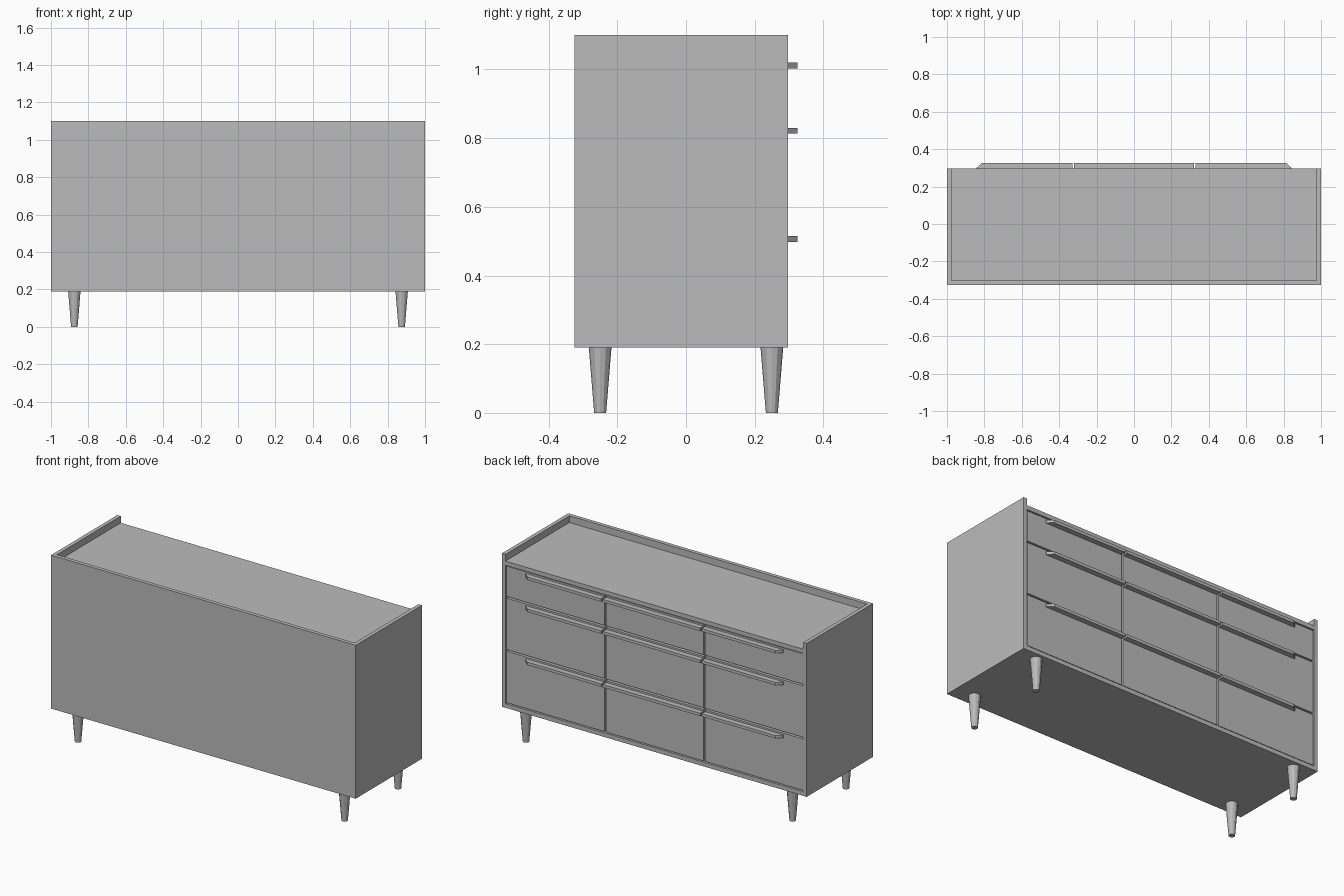
import bpy, bmesh, math

if "Cube" in bpy.data.objects:
    bpy.data.objects.remove(bpy.data.objects["Cube"])

grey = bpy.data.materials.new("plain grey")
grey.diffuse_color = (0.5, 0.5, 0.5, 1.0)
grey.use_nodes = True
grey.node_tree.nodes["Principled BSDF"].inputs["Base Color"].default_value = grey.diffuse_color


def make_object(name, bm):
    bmesh.ops.recalc_face_normals(bm, faces=bm.faces[:])
    mesh = bpy.data.meshes.new(name)
    bm.to_mesh(mesh)
    bm.free()
    mesh.materials.append(grey)
    obj = bpy.data.objects.new(name, mesh)
    bpy.context.collection.objects.link(obj)
    return obj


def prism(name, outline, z0, z1):
    """Extrude an xy outline from z0 up to z1."""
    bm = bmesh.new()
    face = bm.faces.new([bm.verts.new((x, y, z0)) for x, y in outline])
    ext = bmesh.ops.extrude_face_region(bm, geom=[face])
    top = [v for v in ext["geom"] if isinstance(v, bmesh.types.BMVert)]
    bmesh.ops.translate(bm, verts=top, vec=(0, 0, z1 - z0))
    return make_object(name, bm)


def box(name, x0, x1, y0, y1, z0, z1):
    return prism(name, [(x0, y0), (x1, y0), (x1, y1), (x0, y1)], z0, z1)


def cut(target, cutter):
    cutter.hide_render = True
    mod = target.modifiers.new("cut", "BOOLEAN")
    mod.operation = "DIFFERENCE"
    mod.solver = "EXACT"
    mod.object = cutter
    bpy.context.view_layer.objects.active = target
    bpy.ops.object.modifier_apply(modifier=mod.name)
    bpy.data.objects.remove(cutter)


FRONT = 0.297      # open side of the case carrying the drawers
INNER = 0.977      # inside of the side panels
DRAWER = 0.293     # drawer face, slightly recessed
GAP = 0.005

# Case: tray cut in the top, shallow opening cut for the drawers
case = box("cabinet_case", -1, 1, -0.325, FRONT, 0.19, 1.10)
cut(case, box("tray_cutter", -INNER, INNER, -0.302, 0.4, 1.06, 1.2))
cut(case, box("drawer_cutter", -INNER, INNER, 0.275, 0.4, 0.215, 1.035))

# Drawers: three columns by three rows, each with a long bar handle
columns = [(-INNER, -0.325), (-0.325, 0.325), (0.325, INNER)]
rows = [(0.215, 0.53), (0.53, 0.845), (0.845, 1.035)]
for z0, z1 in rows:
    for c, (x0, x1) in enumerate(columns):
        box("drawer_front", x0 + GAP, x1 - GAP, 0.27, DRAWER, z0 + GAP, z1 - GAP)
        # outer handles have a slanted outer end
        base0, base1 = x0 + GAP, x1 - GAP
        tip0, tip1 = base0, base1
        if c == 0:
            base0, tip0 = -0.845, -0.815
        if c == 2:
            base1, tip1 = 0.845, 0.815
        outline = [(base0, DRAWER), (base1, DRAWER), (base1, FRONT),
                   (tip1, 0.325), (tip0, 0.325), (base0, FRONT)]
        prism("drawer_handle", outline, z1 - 0.032, z1 - 0.015)

# Tapered legs
for x in (-0.875, 0.875):
    for y in (-0.25, 0.25):
        bm = bmesh.new()
        bmesh.ops.create_cone(bm, cap_ends=True, segments=12,
                              radius1=0.0175, radius2=0.033, depth=0.19)
        bmesh.ops.translate(bm, verts=bm.verts[:], vec=(x, y, 0.095))
        make_object("tapered_leg", bm)
